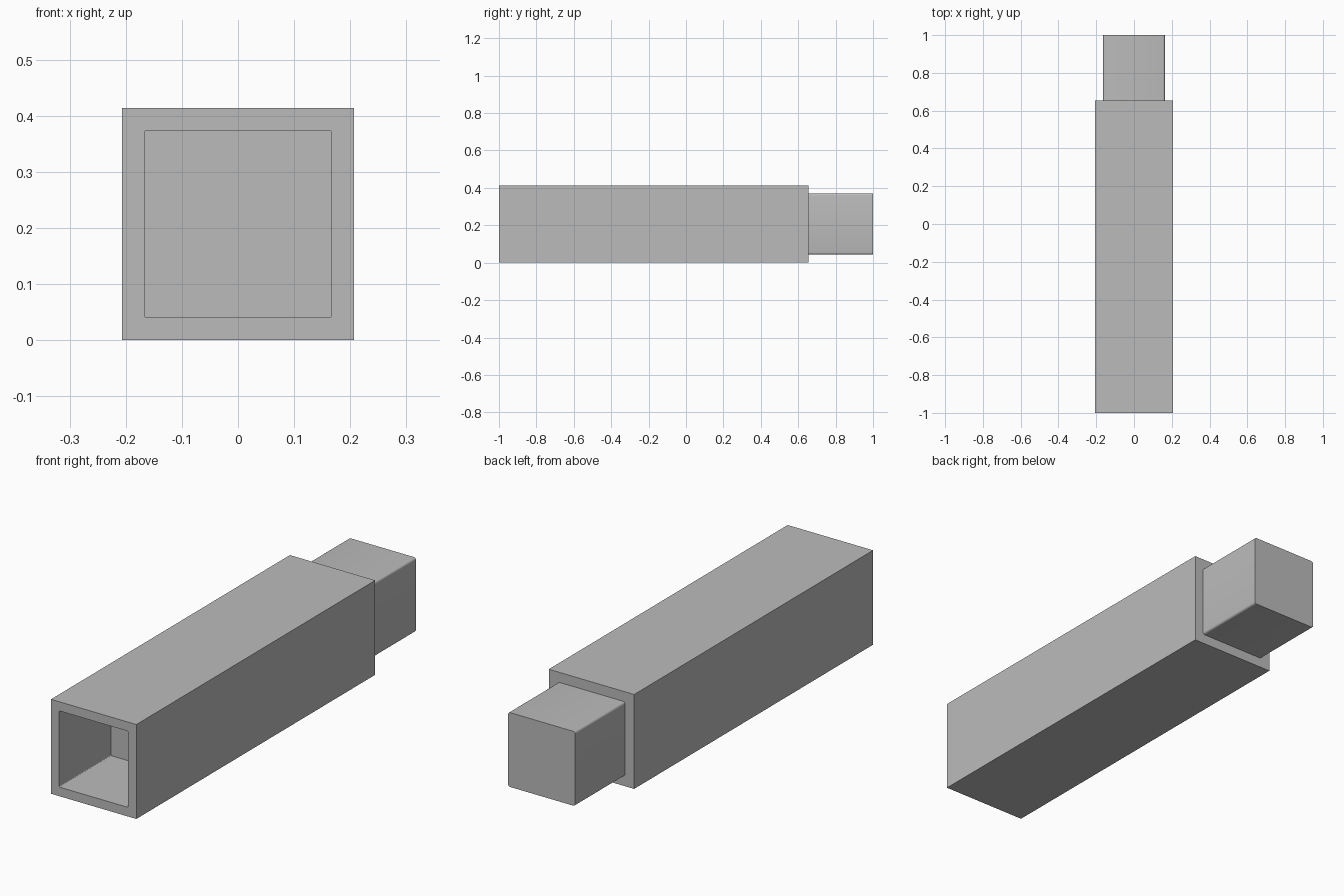
import bpy
import bmesh
from mathutils import Matrix, Vector

if "Cube" in bpy.data.objects:
    bpy.data.objects.remove(bpy.data.objects["Cube"], do_unlink=True)

grey = bpy.data.materials.new("plain grey")
grey.use_nodes = True
grey.diffuse_color = (0.5, 0.5, 0.5, 1)
grey.node_tree.nodes["Principled BSDF"].inputs["Base Color"].default_value = (0.5, 0.5, 0.5, 1)

SIZE = 0.414          # outer width and height of the bar
MID = SIZE / 2
SHOULDER = 0.655      # where the bar ends and the peg begins


def square_bar(name, width, y0, y1, radius=0):
    """Square bar along y, its four long edges rounded by radius."""
    bm = bmesh.new()
    bmesh.ops.create_cube(bm, size=1, matrix=Matrix.Translation((0, (y0 + y1) / 2, MID))
                          @ Matrix.Diagonal((width, y1 - y0, width, 1)))
    if radius:
        long_edges = [e for e in bm.edges
                      if abs((e.verts[0].co - e.verts[1].co).normalized().dot(Vector((0, 1, 0)))) > 0.9]
        bmesh.ops.bevel(bm, geom=long_edges, offset=radius, segments=4,
                        profile=0.5, affect='EDGES')
    mesh = bpy.data.meshes.new(name)
    bm.to_mesh(mesh)
    bm.free()
    mesh.materials.append(grey)
    obj = bpy.data.objects.new(name, mesh)
    bpy.context.collection.objects.link(obj)
    return obj


def smooth(obj):
    bpy.ops.object.select_all(action='DESELECT')
    obj.select_set(True)
    bpy.context.view_layer.objects.active = obj
    bpy.ops.object.shade_smooth_by_angle(angle=0.6)


# Main bar with a blind socket in its front end
bar = square_bar("bar", SIZE, -1, SHOULDER)
cutter = square_bar("socket_cutter", 0.334, -1.1, -0.64, 0.004)
cutter.hide_render = True
cutter.hide_viewport = True
cut = bar.modifiers.new("socket", 'BOOLEAN')
cut.operation = 'DIFFERENCE'
cut.solver = 'EXACT'
cut.object = cutter

# Peg at the back that fits the socket
peg = square_bar("peg", 0.326, SHOULDER - 0.01, 1, 0.01)
smooth(peg)
